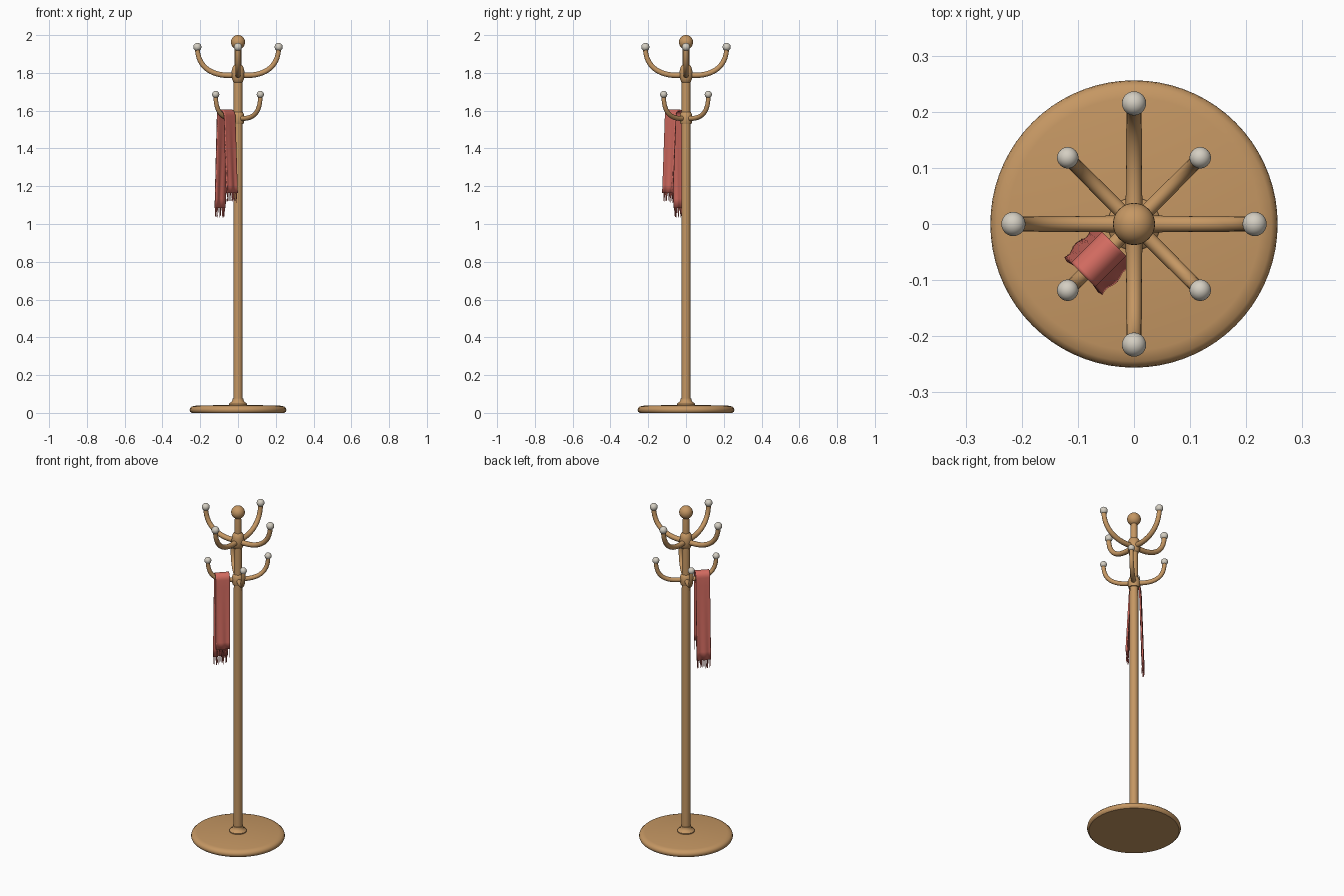
import bpy, bmesh, math, random
from mathutils import Vector, Matrix

random.seed(4)
if "Cube" in bpy.data.objects:
    bpy.data.objects.remove(bpy.data.objects["Cube"], do_unlink=True)


def material(name, rgb):
    m = bpy.data.materials.new(name)
    m.use_nodes = True
    m.diffuse_color = (*rgb, 1)
    bsdf = next(n for n in m.node_tree.nodes if n.type == 'BSDF_PRINCIPLED')
    bsdf.inputs["Base Color"].default_value = (*rgb, 1)
    return m


wood = material("warm wood", (0.56, 0.31, 0.125))
pearl = material("pale knob", (0.66, 0.62, 0.54))
wool = material("red wool", (0.66, 0.15, 0.12))


def finish(bm, name, mat):
    bmesh.ops.recalc_face_normals(bm, faces=bm.faces)
    mesh = bpy.data.meshes.new(name)
    bm.to_mesh(mesh)
    bm.free()
    obj = bpy.data.objects.new(name, mesh)
    bpy.context.collection.objects.link(obj)
    mesh.materials.append(mat)
    smooth(obj)
    return obj


def smooth(obj):
    bpy.ops.object.select_all(action='DESELECT')
    obj.select_set(True)
    bpy.context.view_layer.objects.active = obj
    bpy.ops.object.shade_smooth_by_angle(angle=math.radians(40))


def lathe(name, profile, mat, sides=48):
    """Spin a (radius, height) profile round the z axis."""
    bm = bmesh.new()
    verts = [bm.verts.new((r, 0, z)) for r, z in profile]
    edges = [bm.edges.new(pair) for pair in zip(verts, verts[1:])]
    bmesh.ops.spin(bm, geom=verts + edges, cent=(0, 0, 0), axis=(0, 0, 1),
                   angle=math.tau, steps=sides)
    bmesh.ops.remove_doubles(bm, verts=bm.verts, dist=0.0001)
    return finish(bm, name, mat)


def ball(name, centre, radius, mat):
    bm = bmesh.new()
    bmesh.ops.create_uvsphere(bm, u_segments=32, v_segments=16, radius=radius,
                              matrix=Matrix.Translation(centre))
    return finish(bm, name, mat)


def arm(name, angle, start, handle_a, handle_b, end, thickness):
    """Swept hook whose points are (reach, height) along the given angle."""
    turn = Matrix.Rotation(angle, 3, 'Z')
    a, ha, hb, b = [turn @ Vector((r, 0, z))
                    for r, z in (start, handle_a, handle_b, end)]
    curve = bpy.data.curves.new(name, 'CURVE')
    curve.dimensions = '3D'
    curve.bevel_depth = thickness
    curve.bevel_resolution = 5
    curve.use_fill_caps = True
    spline = curve.splines.new('BEZIER')
    spline.resolution_u = 24
    spline.bezier_points.add(1)
    for p, left, co, right in zip(spline.bezier_points,
                                  (a * 2 - ha, hb), (a, b), (ha, b * 2 - hb)):
        p.handle_left_type = p.handle_right_type = 'FREE'
        p.handle_left, p.co, p.handle_right = left, co, right
    spline.bezier_points[0].radius = 1.15
    obj = bpy.data.objects.new(name, curve)
    bpy.context.collection.objects.link(obj)
    curve.materials.append(wood)
    bpy.ops.object.select_all(action='DESELECT')
    obj.select_set(True)
    bpy.context.view_layer.objects.active = obj
    bpy.ops.object.convert(target='MESH')
    smooth(bpy.context.view_layer.objects.active)
    return b


# Base, post with hubs, and finial
lathe("round_base", [(0, 0), (0.246, 0), (0.253, 0.006), (0.256, 0.015),
                     (0.254, 0.025), (0.245, 0.034), (0.225, 0.038), (0, 0.044)], wood, 72)
lathe("base_collar", [(0, 0.035), (0.046, 0.035), (0.047, 0.048), (0.043, 0.053),
                      (0.034, 0.058), (0.029, 0.068), (0.028, 0.076), (0, 0.078)], wood)
lathe("post", [(0, 0.04), (0.024, 0.04), (0.0235, 1.2), (0.023, 1.75),
               (0.019, 1.84), (0.018, 1.92), (0.015, 1.94), (0, 1.95)], wood)
lathe("lower_hub", [(0.02, 1.53), (0.029, 1.53), (0.032, 1.54), (0.034, 1.56),
                    (0.031, 1.58), (0.025, 1.592), (0.02, 1.595)], wood)
lathe("upper_hub", [(0.018, 1.745), (0.025, 1.752), (0.032, 1.768), (0.035, 1.79),
                    (0.033, 1.815), (0.027, 1.835), (0.018, 1.842)], wood)
ball("finial", (0, 0, 1.9625), 0.0375, wood)

# Two tiers of four hooks with knobs
for i in range(4):
    quarter = i * math.pi / 2
    tip = arm(f"upper_hook_{i + 1}", quarter, (0.01, 1.79), (0.12, 1.775),
              (0.213, 1.82), (0.215, 1.93), 0.013)
    ball(f"upper_knob_{i + 1}", tip + Vector((0, 0, 0.007)), 0.0215, pearl)
    tip = arm(f"lower_hook_{i + 1}", quarter + math.pi / 4, (0.01, 1.56), (0.11, 1.552),
              (0.167, 1.585), (0.167, 1.68), 0.0115)
    ball(f"lower_knob_{i + 1}", tip + Vector((0, 0, 0.006)), 0.019, pearl)

# Scarf draped across the front right lower hook
along = Vector((-1, -1, 0)).normalized()
across = Vector((1, -1, 0)).normalized()
INNER, OUTER, COLUMNS = 0.05, 0.128, 14


def scarf_point(s, side, z):
    """s runs 0..1 across the cloth; folds deepen towards the hems."""
    drop = max(0, 1.56 - z)
    ripple = 0.006 * drop * math.sin(s * 11 + side * 40)
    reach = INNER + (OUTER - INNER) * s + 0.006 * drop
    return along * reach + across * (side + ripple) + Vector((0, 0, z))


LONG_HEM, SHORT_HEM = (-0.042, 1.085), (0.045, 1.165)


def blend(a, b, steps):
    return [(a[0] + (b[0] - a[0]) * i / steps, a[1] + (b[1] - a[1]) * i / steps)
            for i in range(steps)]


top_arc = [(-0.026 * math.cos(t * math.pi / 12), 1.572 + 0.03 * math.sin(t * math.pi / 12))
           for t in range(13)]
path = blend(LONG_HEM, top_arc[0], 10) + top_arc + blend(SHORT_HEM, top_arc[-1], 10)[::-1]

bm = bmesh.new()
rows = [[bm.verts.new(scarf_point(c / COLUMNS, *p)) for c in range(COLUMNS + 1)] for p in path]
for low, high in zip(rows, rows[1:]):
    for c in range(COLUMNS):
        bm.faces.new((low[c], low[c + 1], high[c + 1], high[c]))
scarf = finish(bm, "scarf", wool)
solid = scarf.modifiers.new("thickness", 'SOLIDIFY')
solid.thickness = 0.009
solid.offset = 0

# Fringe strands along both hems
for name, (side, z) in (("long_fringe", LONG_HEM), ("short_fringe", SHORT_HEM)):
    bm = bmesh.new()
    for i in range(10):
        top = scarf_point((i + 0.5) / 10, side, z) + Vector((0, 0, 0.006))
        sway = along * random.uniform(-0.004, 0.004) + across * random.uniform(-0.005, 0.005)
        bottom = top + sway - Vector((0, 0, random.uniform(0.045, 0.06)))
        axis = bottom - top
        place = (Matrix.Translation((top + bottom) / 2)
                 @ axis.to_track_quat('Z', 'Y').to_matrix().to_4x4())
        bmesh.ops.create_cone(bm, cap_ends=True, segments=6, radius1=0.0026,
                              radius2=0.0018, depth=axis.length, matrix=place)
    finish(bm, name, wool)
